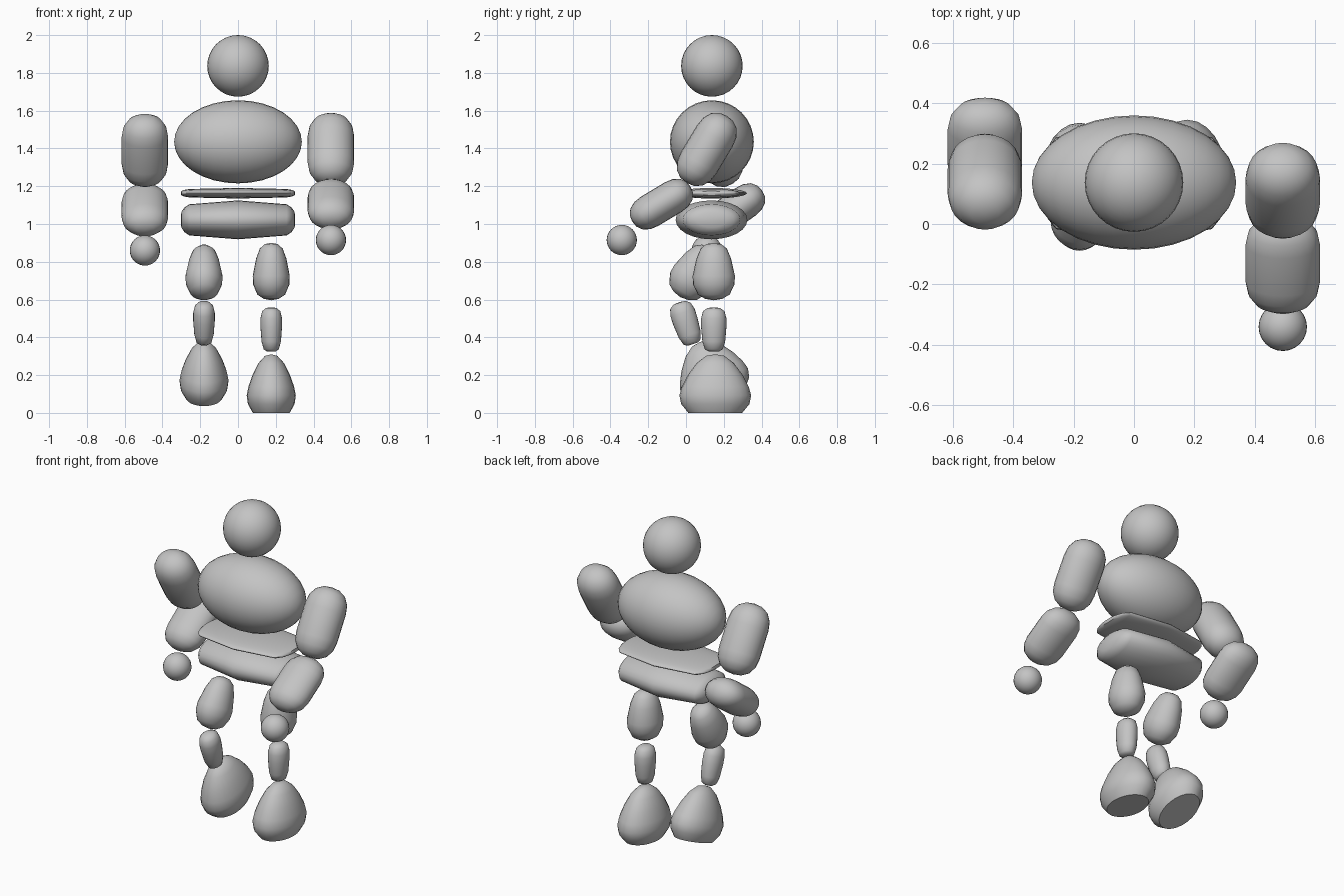
import bpy, bmesh
from math import radians, sin, cos, tau, pi
from mathutils import Matrix

cube = bpy.data.objects.get("Cube")
if cube:
    bpy.data.objects.remove(cube, do_unlink=True)

grey = bpy.data.materials.new("plain_grey")
grey.use_nodes = True
colour = (0.55, 0.55, 0.55, 1)
grey.diffuse_color = colour
grey.node_tree.nodes["Principled BSDF"].inputs["Base Color"].default_value = colour

# Profiles: (relative radius, relative height), from top pole to bottom pole
ball = [(sin(pi * i / 16), cos(pi * i / 16)) for i in range(17)]
cap = [(0, 1), (.38, .97), (.72, .85), (.93, .65), (1, .4)]
capsule = cap + [(r, -t) for r, t in reversed(cap)]
half_hip = [(0, 1), (.4, .99), (.62, .94), (.8, .85)]
hip = half_hip + [(1, 0)] + [(r, -t) for r, t in reversed(half_hip)]
thigh = [(0, 1), (.35, .96), (.62, .8), (.82, .45), (1, -.15),
         (.98, -.45), (.75, -.8), (.4, -.95), (0, -1)]
shin = [(0, 1), (.5, .97), (.85, .82), (1, .5), (1, .1),
        (.9, -.55), (.7, -.9), (.4, -1), (0, -1)]
foot = [(0, 1), (.25, .95), (.52, .7), (.76, .3), (.93, -.1),
        (1, -.4), (.95, -.7), (.75, -1), (0, -1)]


def part(name, profile, centre, size, tilt=0, axis='X', sides=24):
    """Revolve a profile, scale it to the half sizes, tilt it and place it."""
    bm = bmesh.new()
    rings = []
    for r, t in profile:
        n = sides if r > 1e-4 else 1
        rings.append([bm.verts.new((r * cos(tau * k / n), r * sin(tau * k / n), t))
                      for k in range(n)])
    for a, b in zip(rings, rings[1:]):
        for k in range(sides):
            j = (k + 1) % sides
            quad = [a[k % len(a)], b[k % len(b)], b[j % len(b)], a[j % len(a)]]
            bm.faces.new(list(dict.fromkeys(quad)))
    bm.transform(Matrix.Rotation(radians(tilt), 4, axis) @ Matrix.Diagonal((*size, 1)))
    bmesh.ops.recalc_face_normals(bm, faces=bm.faces)
    mesh = bpy.data.meshes.new(name)
    bm.to_mesh(mesh)
    bm.free()
    mesh.materials.append(grey)
    obj = bpy.data.objects.new(name, mesh)
    obj.location = centre
    bpy.context.collection.objects.link(obj)
    bpy.ops.object.select_all(action='DESELECT')
    obj.select_set(True)
    bpy.context.view_layer.objects.active = obj
    bpy.ops.object.shade_smooth_by_angle(angle=radians(50))
    return obj


# Head and body
part("head", ball, (0, .137, 1.837), (.163, .163, .163), sides=32)
part("chest", ball, (0, .137, 1.435), (.22, .222, .338), 90, 'Y', sides=32)
part("waist", hip, (0, .135, 1.163), (.028, .187, .303), 90, 'Y')
part("hips", hip, (0, .135, 1.022), (.103, .19, .303), 90, 'Y')

# Arms: x, then (y, z, tilt) of upper arm and forearm, (y, z) of hand
for side, x, upper, fore, hand in (
        ("left", .492, (.11, 1.395, -31), (-.13, 1.105, -59), (-.34, .915)),
        ("right", -.493, (.14, 1.39, 31), (.255, 1.075, -55), (.11, .86))):
    part(side + "_upper_arm", capsule, (x, *upper[:2]), (.123, .11, .207), upper[2])
    part(side + "_forearm", capsule, (x, *fore[:2]), (.123, .09, .18), fore[2])
    part(side + "_hand", ball, (x, *hand), (.08, .08, .08))

# Legs: x, then (y, z, tilt) of thigh, shin and foot
for side, x, up, low, base in (
        ("left", .176, (.147, .748, 0), (.147, .442, 0), (.155, .155, 0)),
        ("right", -.18, (.045, .745, -30), (0, .475, 18), (.128, .23, 20))):
    part(side + "_thigh", thigh, (x, *up[:2]), (.098, .112, .152), up[2])
    part(side + "_shin", shin, (x, *low[:2]), (.057, .067, .117), low[2])
    part(side + "_foot", foot, (x, *base[:2]), (.13, .19, .155), base[2])
